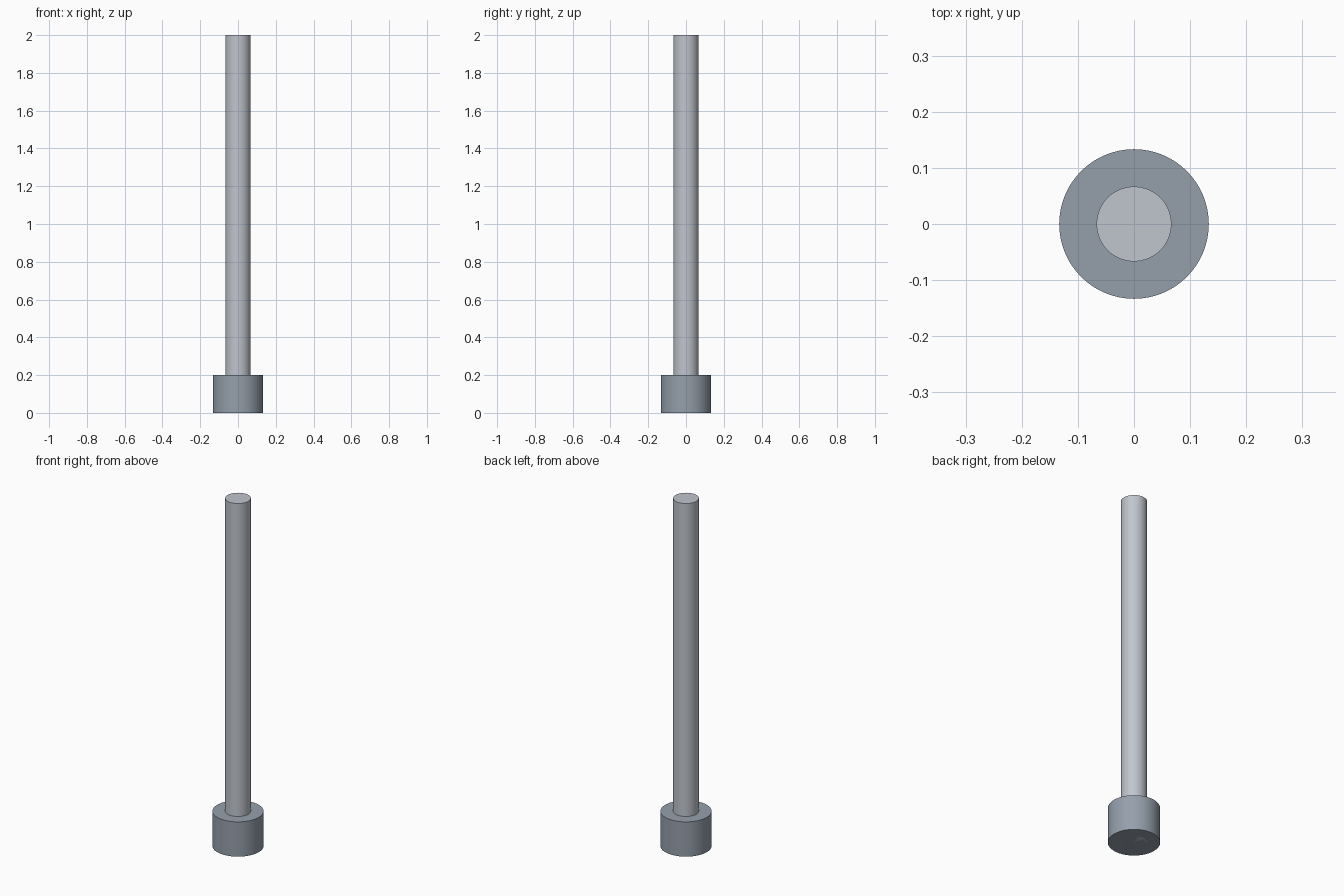
import bpy
import math

if "Cube" in bpy.data.objects:
    bpy.data.objects.remove(bpy.data.objects["Cube"])


def cylinder(name, radius, height, color):
    """Smooth upright cylinder standing on z = 0."""
    bpy.ops.mesh.primitive_cylinder_add(
        vertices=64, radius=radius, depth=height, location=(0, 0, height / 2))
    obj = bpy.context.object
    obj.name = name
    bpy.ops.object.shade_smooth_by_angle(angle=math.radians(30))
    mat = bpy.data.materials.new(name + "_metal")
    mat.diffuse_color = (*color, 1)
    mat.use_nodes = True
    mat.node_tree.nodes["Principled BSDF"].inputs["Base Color"].default_value = mat.diffuse_color
    obj.data.materials.append(mat)
    return obj


# Wide dark head at the bottom
cylinder("bolt_head", 0.1333, 0.2, (0.30, 0.35, 0.41))

# Long lighter shaft running through the head to the base
cylinder("bolt_shaft", 0.0667, 2.0, (0.53, 0.56, 0.61))
